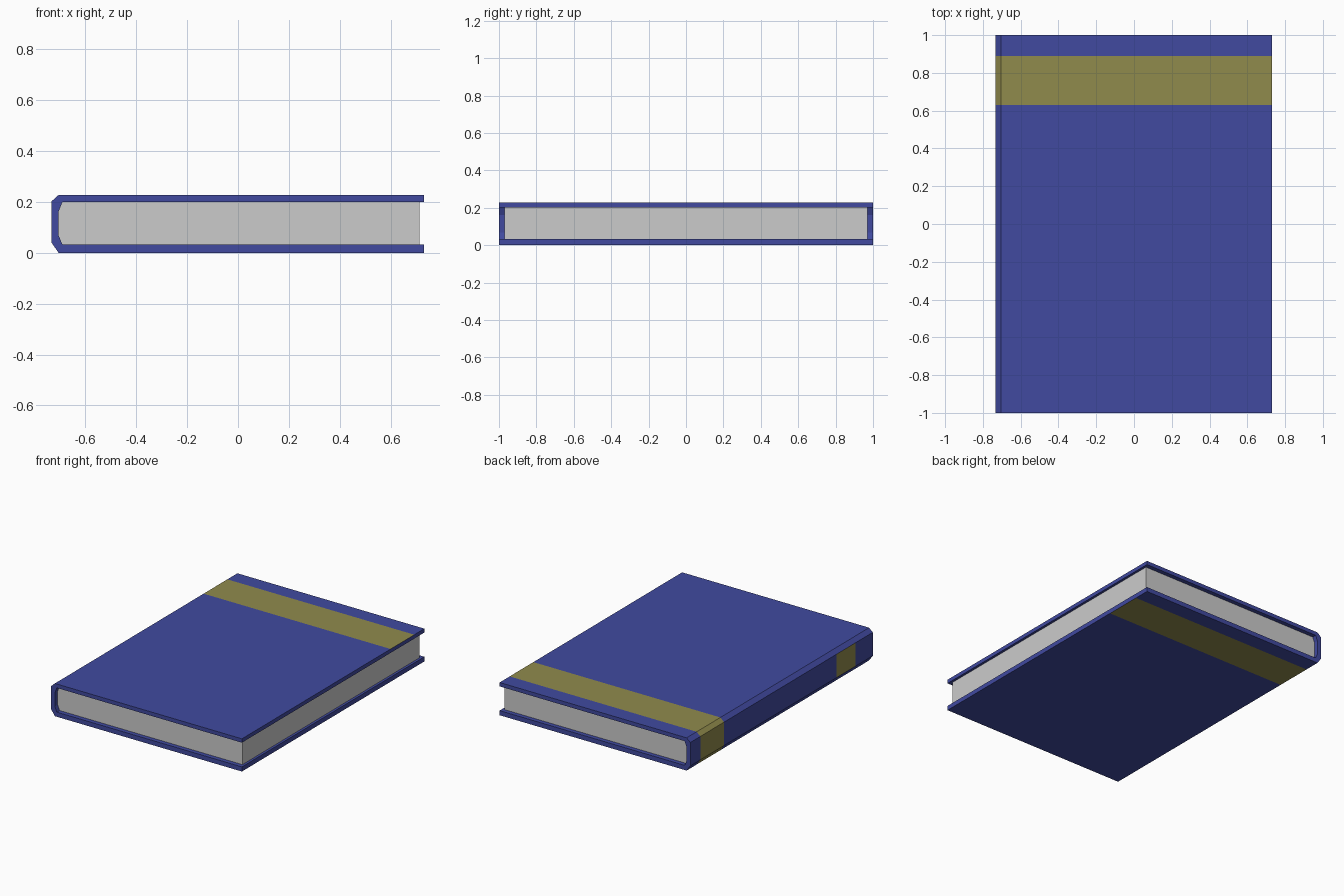
import bpy

if "Cube" in bpy.data.objects:
    bpy.data.objects.remove(bpy.data.objects["Cube"])

def material(name, color):
    m = bpy.data.materials.new(name)
    m.diffuse_color = (*color, 1)
    m.use_nodes = True
    m.node_tree.nodes["Principled BSDF"].inputs["Base Color"].default_value = m.diffuse_color
    return m

def loft(name, profile, stations, caps):
    """Sweep an x-z profile through y stations; caps list the end faces."""
    n = len(profile)
    verts = [(x, y, z) for y in stations for x, z in profile]
    faces = [(s * n + i, s * n + (i + 1) % n, (s + 1) * n + (i + 1) % n, (s + 1) * n + i)
             for s in range(len(stations) - 1) for i in range(n)]
    last = (len(stations) - 1) * n
    faces += [tuple(reversed(c)) for c in caps]
    faces += [tuple(last + i for i in c) for c in caps]
    me = bpy.data.meshes.new(name)
    me.from_pydata(verts, [], faces)
    ob = bpy.data.objects.new(name, me)
    bpy.context.collection.objects.link(ob)
    return ob

blue = material("cover_blue", (0.052, 0.068, 0.35))
gold = material("band_gold", (0.28, 0.256, 0.073))

# Cover: U-shaped board with chamfered spine
outer = [(0.73, 0.0), (-0.705, 0.0), (-0.733, 0.04), (-0.733, 0.202), (-0.705, 0.227), (0.73, 0.227)]
inner = [(0.73, 0.032), (-0.69, 0.032), (-0.705, 0.068), (-0.705, 0.162), (-0.69, 0.2), (0.73, 0.2)]
profile = outer + inner[::-1]
stations = [-1, -0.81, -0.605, 0.63, 0.89, 1]
n = len(profile)
cover = loft("cover", profile, stations, [(i, n - 1 - i, n - 2 - i, i + 1) for i in range(5)])
cover.data.materials.append(blue)
cover.data.materials.append(gold)

# Gold band around the outside, and small label patch on the spine
for i in range(5):
    cover.data.polygons[3 * n + i].material_index = 1
cover.data.polygons[1 * n + 2].material_index = 1

# Page block filling the cover
pages = loft("pages", [(0.713, z) if x > 0 else (x, z) for x, z in inner],
             [-0.97, 0.97], [tuple(range(6))])

# Consistent outward normals
import bmesh
for ob in (cover, pages):
    bm = bmesh.new()
    bm.from_mesh(ob.data)
    bmesh.ops.recalc_face_normals(bm, faces=bm.faces)
    bm.to_mesh(ob.data)
    bm.free()
